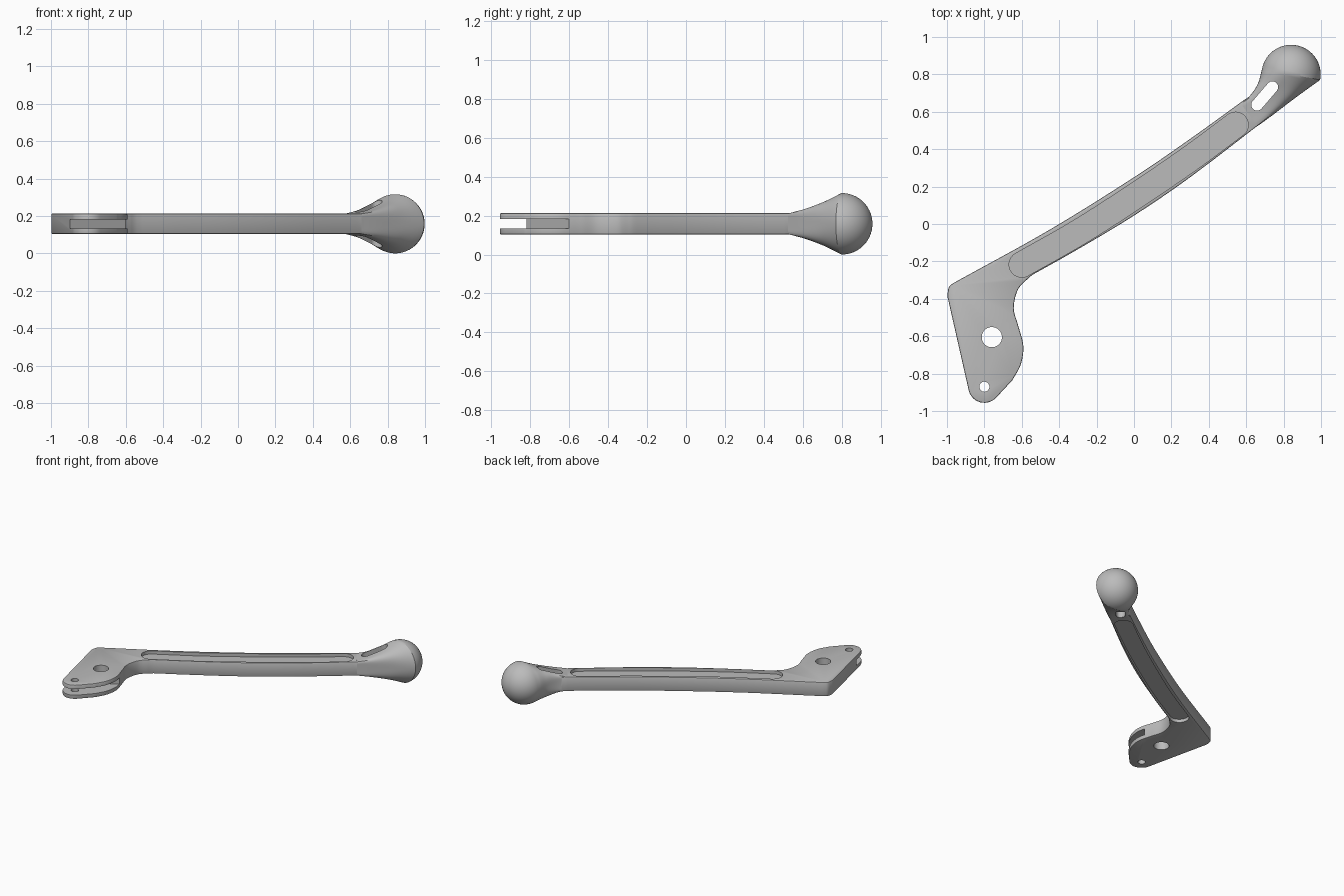
import bpy, bmesh, math
from mathutils import Vector

if "Cube" in bpy.data.objects:
    bpy.data.objects.remove(bpy.data.objects["Cube"])

MID, HALF, BALL = 0.158, 0.055, 0.158    # mid height, half thickness, knob radius

metal = bpy.data.materials.new("grey_metal")
metal.use_nodes = True
GREY = (0.5, 0.5, 0.5, 1)
metal.diffuse_color = GREY
metal.node_tree.nodes["Principled BSDF"].inputs["Base Color"].default_value = GREY


def spline(points, steps=8):
    """Smooth curve through all the points (any dimension)."""
    p = [Vector(q) for q in points]
    p = [2 * p[0] - p[1]] + p + [2 * p[-1] - p[-2]]
    out = []
    for a, b, c, d in zip(p, p[1:], p[2:], p[3:]):
        for i in range(steps):
            t = i / steps
            out.append(0.5 * (2 * b + (c - a) * t + (2 * a - 5 * b + 4 * c - d) * t ** 2
                              + (3 * b - a - 3 * c + d) * t ** 3))
    return out + [p[-2]]


def arc(centre, r, start, end, n=14):
    angles = [start + (end - start) * i / n for i in range(n + 1)]
    return [Vector(centre) + r * Vector((math.cos(a), math.sin(a))) for a in angles]


def capsule(path, r):
    """Outline of a round-ended slot along a path."""
    path = [Vector(p) for p in path]
    dirs = [(path[min(i + 1, len(path) - 1)] - path[max(i - 1, 0)]).normalized()
            for i in range(len(path))]
    right = [p + r * Vector((d.y, -d.x)) for p, d in zip(path, dirs)]
    left = [p - r * Vector((d.y, -d.x)) for p, d in zip(path, dirs)]
    a0 = math.atan2(dirs[0].y, dirs[0].x)
    a1 = math.atan2(dirs[-1].y, dirs[-1].x)
    q = math.pi / 2
    return (right + arc(path[-1], r, a1 - q, a1 + q)[1:-1]
            + left[::-1] + arc(path[0], r, a0 + q, a0 + 3 * q)[1:-1])


def make(name, bm):
    bmesh.ops.recalc_face_normals(bm, faces=bm.faces)
    mesh = bpy.data.meshes.new(name)
    bm.to_mesh(mesh)
    bm.free()
    obj = bpy.data.objects.new(name, mesh)
    bpy.context.collection.objects.link(obj)
    mesh.materials.append(metal)
    return obj


def prism(name, outline, z0, z1):
    bm = bmesh.new()
    face = bm.faces.new([bm.verts.new((p[0], p[1], z0)) for p in outline])
    top = bmesh.ops.extrude_face_region(bm, geom=[face])["geom"]
    bmesh.ops.translate(bm, vec=(0, 0, z1 - z0),
                        verts=[v for v in top if isinstance(v, bmesh.types.BMVert)])
    return make(name, bm)


def apply(obj, mod):
    bpy.context.view_layer.objects.active = obj
    bpy.ops.object.modifier_apply(modifier=mod.name)


def combine(obj, tool, operation):
    mod = obj.modifiers.new("combine", "BOOLEAN")
    mod.operation, mod.object, mod.solver = operation, tool, "EXACT"
    apply(obj, mod)
    bpy.data.objects.remove(tool)


# Lever blade and pivot head
outline = spline([(0.605, 0.675), (0.3, 0.455), (0, 0.25), (-0.45, -0.03), (-0.955, -0.31)])
outline += spline([(-0.965, -0.315), (-0.99, -0.338), (-0.998, -0.385)], 5)
outline += arc((-0.8, -0.87), 0.086, math.radians(191), math.radians(318))
outline += spline([(-0.65, -0.835), (-0.605, -0.75), (-0.592, -0.65), (-0.62, -0.54),
                   (-0.643, -0.45), (-0.62, -0.35), (-0.56, -0.285)])
outline += spline([(-0.54, -0.27), (-0.3, -0.135), (0, 0.045), (0.3, 0.25), (0.68, 0.54)])
lever = prism("brake_lever", outline, MID - HALF, MID + HALF)
bevel = lever.modifiers.new("soft_edges", "BEVEL")
bevel.width, bevel.segments, bevel.limit_method = 0.007, 2, "ANGLE"
bevel.angle_limit = math.radians(40)
apply(lever, bevel)

# Flared neck: left xy, right xy, half height, squareness
rings = spline([(0.57, 0.645, 0.66, 0.523, 0.0553, 14),
                (0.625, 0.692, 0.745, 0.585, 0.075, 6),
                (0.664, 0.755, 0.87, 0.68, 0.113, 3),
                (0.685, 0.831, 0.995, 0.77, BALL, 2)])
# Round knob continues from the last neck ring
centre, side = Vector((0.84, 0.8)), Vector((0.98, -0.193)).normalized()
ahead = Vector((-side.y, side.x))
for i in range(1, 16):
    a = math.pi / 2 * i / 16
    r, c = BALL * math.cos(a), centre + ahead * BALL * math.sin(a)
    rings.append(Vector((*(c - side * r), *(c + side * r), r, 2)))

bm = bmesh.new()
N = 64
loops = []
for lx, ly, rx, ry, h, p in rings:
    loop = []
    for k in range(N):
        c, s = math.cos(math.tau * k / N), math.sin(math.tau * k / N)
        f = (abs(c) ** p + abs(s) ** p) ** (-1 / p)
        u = (1 + c * f) / 2
        loop.append(bm.verts.new((lx + (rx - lx) * u, ly + (ry - ly) * u, MID + h * s * f)))
    loops.append(loop)
for a, b in zip(loops, loops[1:]):
    for k in range(N):
        bm.faces.new((a[k], a[(k + 1) % N], b[(k + 1) % N], b[k]))
bm.faces.new(loops[0])
tip = bm.verts.new((*(centre + ahead * BALL), MID))
for k in range(N):
    bm.faces.new((loops[-1][k], loops[-1][(k + 1) % N], tip))
combine(lever, make("knob", bm), "UNION")

# Long shallow recess on both faces
recess = capsule(spline([(-0.6, -0.217), (-0.3, -0.047), (0, 0.145), (0.3, 0.35), (0.543, 0.53)]), 0.068)
for z0, z1 in ((MID + HALF - 0.025, 0.4), (-0.1, MID - HALF + 0.025)):
    combine(lever, prism("recess", recess, z0, z1), "DIFFERENCE")

# Neck slot, pivot hole and pin hole
for hole in (capsule([(0.658, 0.637), (0.74, 0.732)], 0.031),
             arc((-0.76, -0.605), 0.054, 0, math.tau, 40)[:-1],
             arc((-0.8, -0.87), 0.027, 0, math.tau, 28)[:-1]):
    combine(lever, prism("hole", hole, -0.2, 0.6), "DIFFERENCE")

# Fork gap in the pivot head
gap = [(-1.2, -1.04), (-0.4, -1.04), (-0.4, -0.46), (-0.6, -0.6), (-0.9, -0.82), (-1.2, -1.03)]
combine(lever, prism("gap", gap, MID - 0.024, MID + 0.024), "DIFFERENCE")

bpy.ops.object.select_all(action="DESELECT")
lever.select_set(True)
bpy.context.view_layer.objects.active = lever
bpy.ops.object.shade_smooth_by_angle(angle=math.radians(30))
